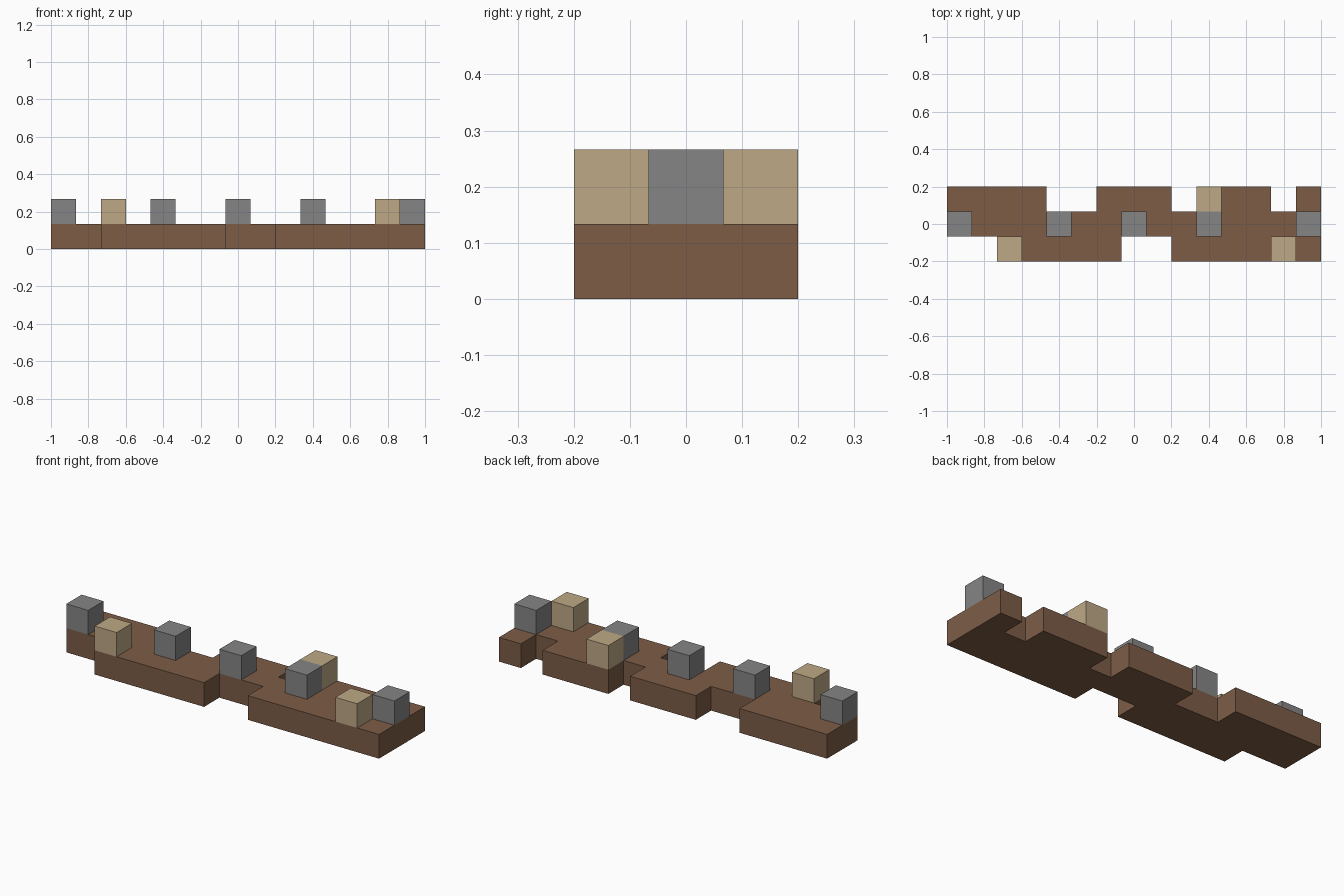
import bpy
import bmesh

default = bpy.data.objects.get("Cube")
if default:
    bpy.data.objects.remove(default, do_unlink=True)

U = 2 / 15  # edge of one block


def material(name, rgb):
    m = bpy.data.materials.new(name)
    m.use_nodes = True
    m.diffuse_color = (*rgb, 1)
    node = m.node_tree.nodes["Principled BSDF"]
    node.inputs["Base Color"].default_value = (*rgb, 1)
    node.inputs["Roughness"].default_value = 0.9
    return m


brown = material("earth brown", (0.205, 0.108, 0.062))
grey = material("stone grey", (0.24, 0.235, 0.235))
tan = material("sand tan", (0.515, 0.395, 0.235))


def block_slab(name, cells, level, mat):
    """Joined slab, one block thick, over the given (column, row) cells."""
    bm = bmesh.new()
    z = level * U
    for col, row in cells:
        corners = [(col, row), (col + 1, row), (col + 1, row + 1), (col, row + 1)]
        bm.faces.new([bm.verts.new((-1 + c * U, (r - 1.5) * U, z)) for c, r in corners])
    bmesh.ops.remove_doubles(bm, verts=bm.verts, dist=U / 100)
    # Raise the footprint, keeping the underside
    out = bmesh.ops.extrude_face_region(bm, geom=bm.faces[:], use_keep_orig=True)
    top = [v for v in out["geom"] if isinstance(v, bmesh.types.BMVert)]
    bmesh.ops.translate(bm, verts=top, vec=(0, 0, U))
    # Merge coplanar cells into clean flat faces
    bmesh.ops.dissolve_limit(bm, angle_limit=0.01, verts=bm.verts[:], edges=bm.edges[:])
    bmesh.ops.recalc_face_normals(bm, faces=bm.faces[:])
    mesh = bpy.data.meshes.new(name)
    bm.to_mesh(mesh)
    bm.free()
    mesh.materials.append(mat)
    obj = bpy.data.objects.new(name, mesh)
    bpy.context.collection.objects.link(obj)
    return obj


# Winding path: full middle row with staggered runs on either side
front = [*range(2, 7), *range(9, 15)]
back = [*range(0, 4), *range(6, 9), *range(10, 13), 14]
path = [(c, 0) for c in front] + [(c, 1) for c in range(15)] + [(c, 2) for c in back]
block_slab("path_base", path, 0, brown)

# Stone blocks along the middle row
for i, col in enumerate((0, 4, 7, 10, 14), 1):
    block_slab(f"stone_block_{i}", [(col, 1)], 1, grey)

# Sand blocks on the outer rows
for i, cell in enumerate(((2, 0), (10, 2), (13, 0)), 1):
    block_slab(f"sand_block_{i}", [cell], 1, tan)
